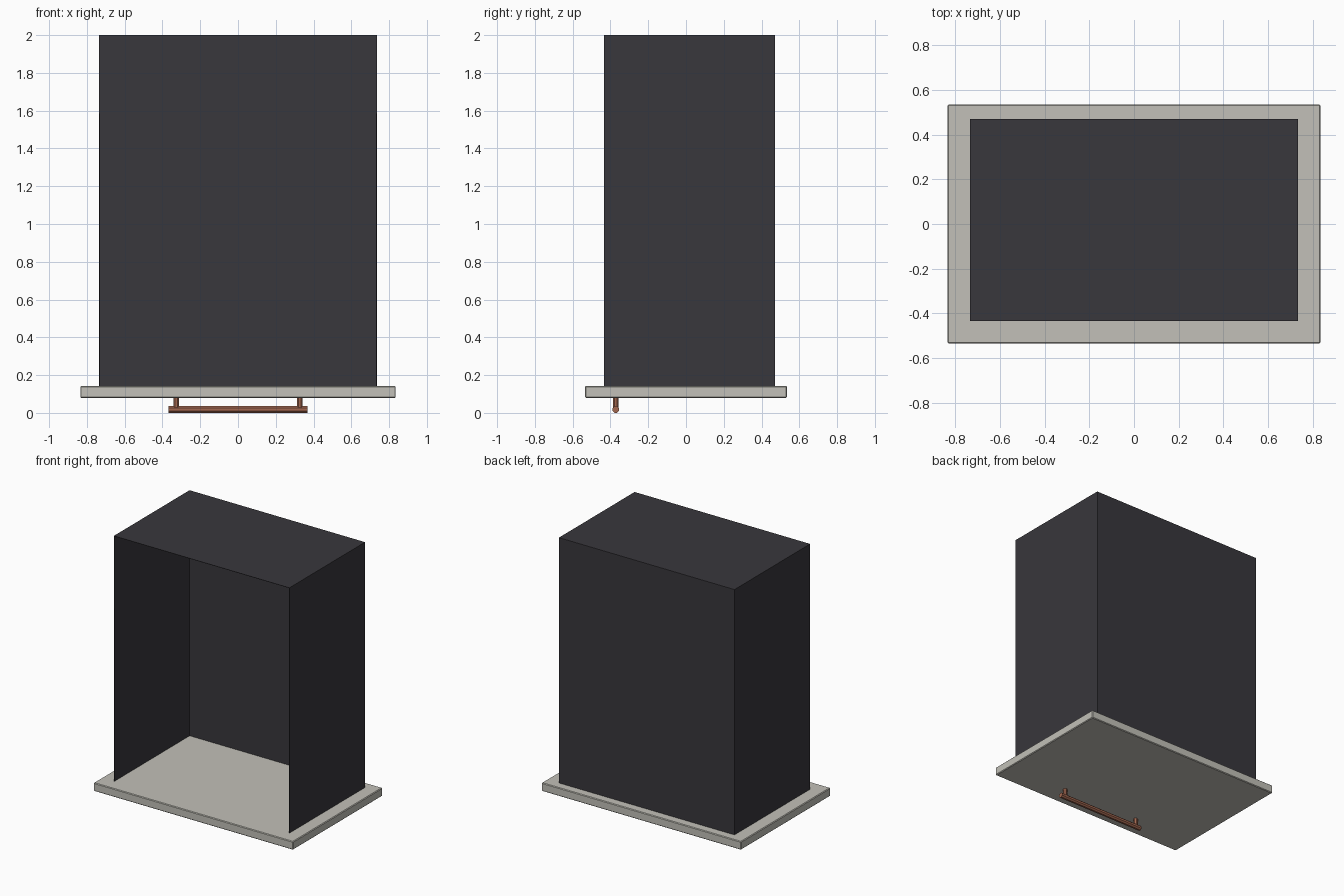
import bpy, bmesh
from math import pi
from mathutils import Matrix

cube = bpy.data.objects.get("Cube")
if cube:
    bpy.data.objects.remove(cube, do_unlink=True)


def material(name, rgb):
    mat = bpy.data.materials.new(name)
    mat.use_nodes = True
    colour = (*rgb, 1)
    mat.diffuse_color = colour
    mat.node_tree.nodes["Principled BSDF"].inputs["Base Color"].default_value = colour
    return mat


def add_object(name, bm, mat):
    mesh = bpy.data.meshes.new(name)
    bm.to_mesh(mesh)
    bm.free()
    mesh.materials.append(mat)
    obj = bpy.data.objects.new(name, mesh)
    bpy.context.collection.objects.link(obj)
    return obj


def box(low, high):
    bm = bmesh.new()
    size = [h - l for l, h in zip(low, high)]
    centre = [(h + l) / 2 for l, h in zip(low, high)]
    bmesh.ops.create_cube(bm, size=1, matrix=Matrix.Translation(centre) @ Matrix.Diagonal((*size, 1)))
    return bm


def rod(name, centre, radius, length, axis, mat):
    # Eight-sided rod with flat sides facing the main axes
    bm = bmesh.new()
    turn = Matrix.Rotation(pi / 2, 4, "Y") if axis == "X" else Matrix()
    bmesh.ops.create_cone(bm, cap_ends=True, segments=8, radius1=radius, radius2=radius, depth=length,
                          matrix=Matrix.Translation(centre) @ turn @ Matrix.Rotation(pi / 8, 4, "Z"))
    return add_object(name, bm, mat)


charcoal = material("charcoal", (0.04, 0.038, 0.045))
stone = material("warm grey", (0.54, 0.53, 0.48))
copper = material("copper", (0.36, 0.135, 0.08))

# Cabinet shell: thin sheet, open at the front and the bottom
bm = box((-0.735, -0.435, 0.143), (0.735, 0.47, 2))
bm.normal_update()
opening = [f for f in bm.faces if f.normal.y < -0.5 or f.normal.z < -0.5]
bmesh.ops.delete(bm, geom=opening, context="FACES")
shell = add_object("cabinet_shell", bm, charcoal)
sheet = shell.modifiers.new("sheet", "SOLIDIFY")
sheet.thickness = 0.004
sheet.offset = -1

# Base panel with a fine edge bevel
panel = add_object("base_panel", box((-0.835, -0.535, 0.08), (0.835, 0.535, 0.143)), stone)
bevel = panel.modifiers.new("edge", "BEVEL")
bevel.width = 0.005
bevel.segments = 1

# Pull handle below the panel
rod("handle_bar", (0, -0.372, 0.018), 0.019, 0.735, "X", copper)
for side, name in ((1, "left"), (-1, "right")):
    rod(f"{name}_handle_post", (side * 0.327, -0.372, 0.055), 0.0165, 0.054, "Z", copper)
